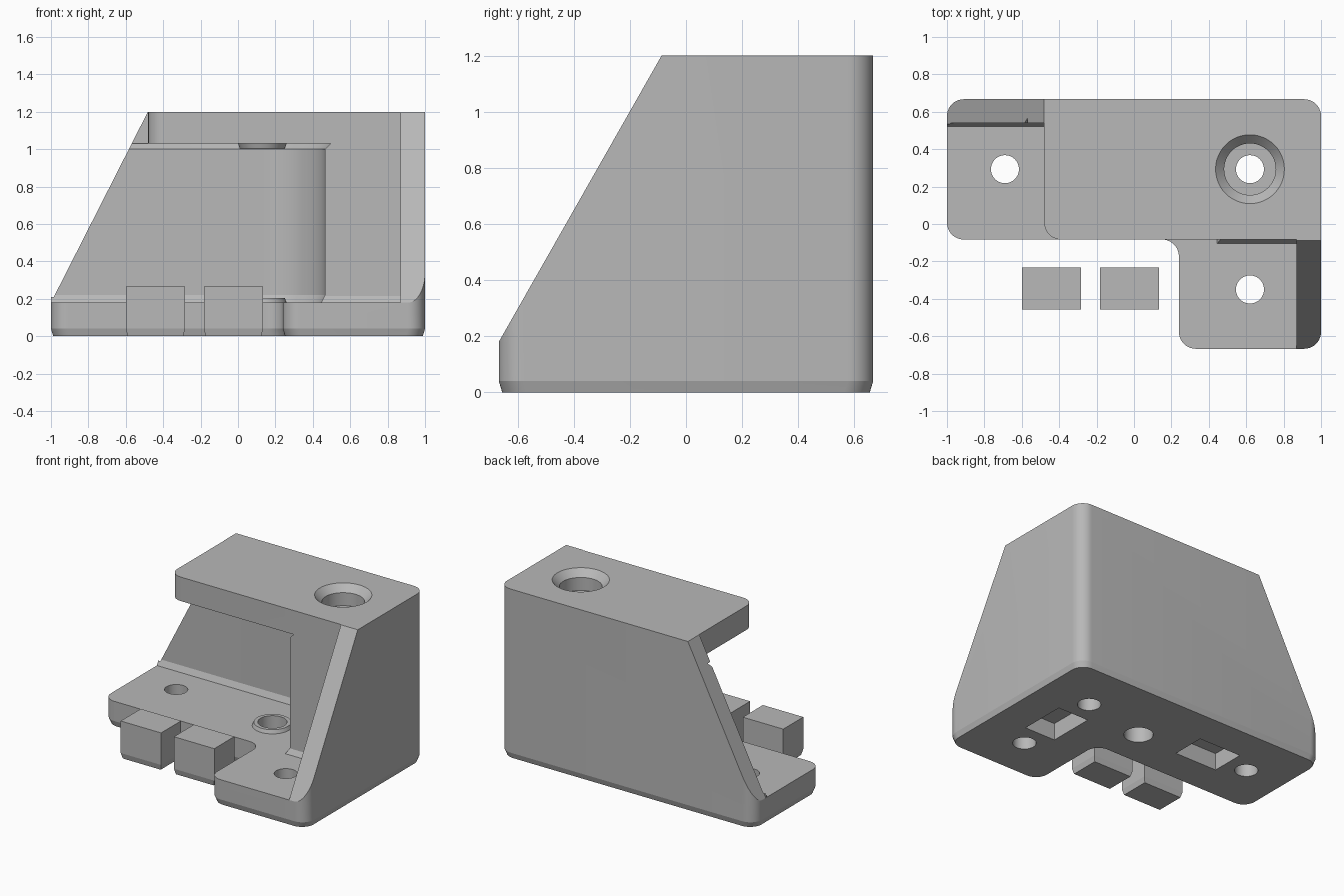
import bpy, bmesh, math
from mathutils import Vector

if "Cube" in bpy.data.objects:
    bpy.data.objects.remove(bpy.data.objects["Cube"])

grey = bpy.data.materials.new("light grey plastic")
grey.diffuse_color = (0.48, 0.48, 0.48, 1)
grey.use_nodes = True
grey.node_tree.nodes["Principled BSDF"].inputs["Base Color"].default_value = grey.diffuse_color


def loft(name, rows):
    """Solid through equally long vertex loops, capped at both ends."""
    bm = bmesh.new()
    loops = [[bm.verts.new(p) for p in row] for row in rows]
    n = len(loops[0])
    for a, b in zip(loops, loops[1:]):
        for i in range(n):
            j = (i + 1) % n
            bm.faces.new((a[i], a[j], b[j], b[i]))
    bm.faces.new(loops[0][::-1])
    bm.faces.new(loops[-1])
    bmesh.ops.recalc_face_normals(bm, faces=bm.faces)
    mesh = bpy.data.meshes.new(name)
    bm.to_mesh(mesh)
    bm.free()
    mesh.materials.append(grey)
    ob = bpy.data.objects.new(name, mesh)
    bpy.context.collection.objects.link(ob)
    return ob


def rounded(corners, segs=10):
    """Outline from square corners (x, y, radius)."""
    pts, n = [], len(corners)
    for i, (x, y, r) in enumerate(corners):
        p = Vector((x, y))
        if r == 0:
            pts.append(p)
            continue
        u = (Vector(corners[i - 1][:2]) - p).normalized()
        v = (Vector(corners[(i + 1) % n][:2]) - p).normalized()
        c = p + r * (u + v)
        for k in range(segs + 1):
            t = math.pi / 2 * k / segs
            pts.append(c - r * (v * math.cos(t) + u * math.sin(t)))
    return pts


def at_z(pts, z):
    return [(p[0], p[1], z) for p in pts]


def box(name, x0, x1, y0, y1, z0, z1):
    pts = [(x0, y0), (x1, y0), (x1, y1), (x0, y1)]
    return loft(name, [at_z(pts, z0), at_z(pts, z1)])


def turned(name, x, y, profile, segs=48):
    """Round solid from (radius, z) steps."""
    ring = [(math.cos(2 * math.pi * k / segs), math.sin(2 * math.pi * k / segs))
            for k in range(segs)]
    return loft(name, [[(x + r * c, y + r * s, z) for c, s in ring] for r, z in profile])


def combine(target, tool, op='DIFFERENCE'):
    mod = target.modifiers.new(op, 'BOOLEAN')
    mod.operation = op
    mod.solver = 'EXACT'
    mod.object = tool
    bpy.context.view_layer.objects.active = target
    bpy.ops.object.modifier_apply(modifier=mod.name)
    bpy.data.objects.remove(tool, do_unlink=True)


R, BASE, TOP, SHELF = 0.09, 0.18, 1.2, 1.03
AX, AY = 0.13, 0.20            # pivot axis between base and shelf


# L-shaped block with rounded corners and a slightly tapered foot
def footprint(d):
    return rounded([(-1 + d, -.083 + d, R), (.24 + d, -.083 + d, R), (.24 + d, -.667 + d, R),
                    (1 - d, -.667 + d, R), (1 - d, .667 - d, R), (-1 + d, .667 - d, R)])


bracket = loft("bracket", [at_z(footprint(.012), 0), at_z(footprint(0), .04),
                           at_z(footprint(0), TOP)])

# open space above the front foot, with a small chamfer at the column base
front = [(-1.5, BASE), (-.105, BASE), (-.083, .215), (-.083, 1.5), (-1.5, 1.5)]
combine(bracket, loft("front_cut", [[(x, y, z) for y, z in front] for x in (-2, .868)]))


# cavity under the shelf, concentric with the pivot, flared at the top
def cavity(d):
    return rounded([(-2, -1.5, 0), (.465 + d, -1.5, 0), (.465 + d, .54 + d, .335 + d),
                    (-2, .54 + d, 0)], 16)


combine(bracket, loft("cavity_cut", [at_z(cavity(-.02), BASE), at_z(cavity(0), .22),
                                     at_z(cavity(0), SHELF - .03), at_z(cavity(.03), SHELF)]))

# left end of the shelf with its rounded front corner
end = rounded([(-2, -1.5, 0), (-.48 + R, -1.5, 0)]) + \
    rounded([(-.48 + R, -.083, 0)]) + \
    [Vector((-.48 + R - R * math.sin(t), -.083 + R - R * math.cos(t)))
     for t in [math.pi / 2 * k / 10 for k in range(1, 11)]] + \
    [Vector((-.48, .54)), Vector((-2, .54))]
combine(bracket, loft("shelf_end_cut", [at_z(end, .95), at_z(end, 1.5)]))

# sloping ends of the back wall and the right wall
back = [(-1, BASE), (-.482, TOP), (-.482, 1.5), (-2, 1.5), (-2, BASE)]
combine(bracket, loft("back_slope_cut", [[(x, y, z) for x, z in back] for y in (.535, 1.5)]))
side = [(-.667, BASE), (-.087, TOP), (-.087, 1.5), (-2, 1.5), (-2, BASE)]
combine(bracket, loft("side_slope_cut", [[(x, y, z) for y, z in side] for x in (.8, 1.5)]))

# pivot bosses on the base and under the shelf
combine(bracket, turned("base_boss", AX, AY, [(.13, .1), (.13, BASE), (.12, .205)]), 'UNION')
combine(bracket, turned("shelf_boss", AX, AY, [(.12, 1.003), (.13, SHELF), (.13, 1.1)]), 'UNION')

# pivot holes: through the base, blind in the shelf
combine(bracket, turned("pivot_hole", AX, AY, [(.094, -.5), (.094, .5)]))
combine(bracket, turned("shelf_hole", AX, AY, [(.094, .8), (.094, 1.12)]))

# screw holes and the countersunk head seat
for x, y in ((-.69, .293), (.62, -.35)):
    combine(bracket, turned("screw_hole", x, y, [(.075, -.5), (.075, .5)]))
combine(bracket, turned("long_screw_hole", .62, .293, [(.075, -.5), (.075, 1.5)]))
combine(bracket, turned("head_seat", .62, .293, [(.138, 1.06), (.138, 1.152), (.184, TOP),
                                                 (.184, 1.4)]))

# plug pockets in the underside
combine(bracket, box("pocket_a", .50, .74, -.195, .135, -.2, .12))
combine(bracket, box("pocket_b", -.535, -.205, .173, .413, -.2, .12))

# loose plugs in front, with the same tapered foot
plugs = []
for label, x0 in (("left_plug", -.6), ("right_plug", -.183)):
    def plan(d):
        return [(x0 + d, -.457 + d), (x0 + .317 - d, -.457 + d),
                (x0 + .317 - d, -.232 - d), (x0 + d, -.232 - d)]
    plugs.append(loft(label, [at_z(plan(.01), 0), at_z(plan(0), .04), at_z(plan(0), .267)]))

# smooth the curves, keep edges crisp
for ob in [bracket] + plugs:
    bpy.ops.object.select_all(action='DESELECT')
    ob.select_set(True)
    bpy.context.view_layer.objects.active = ob
    bpy.ops.object.shade_smooth_by_angle(angle=math.radians(14))
